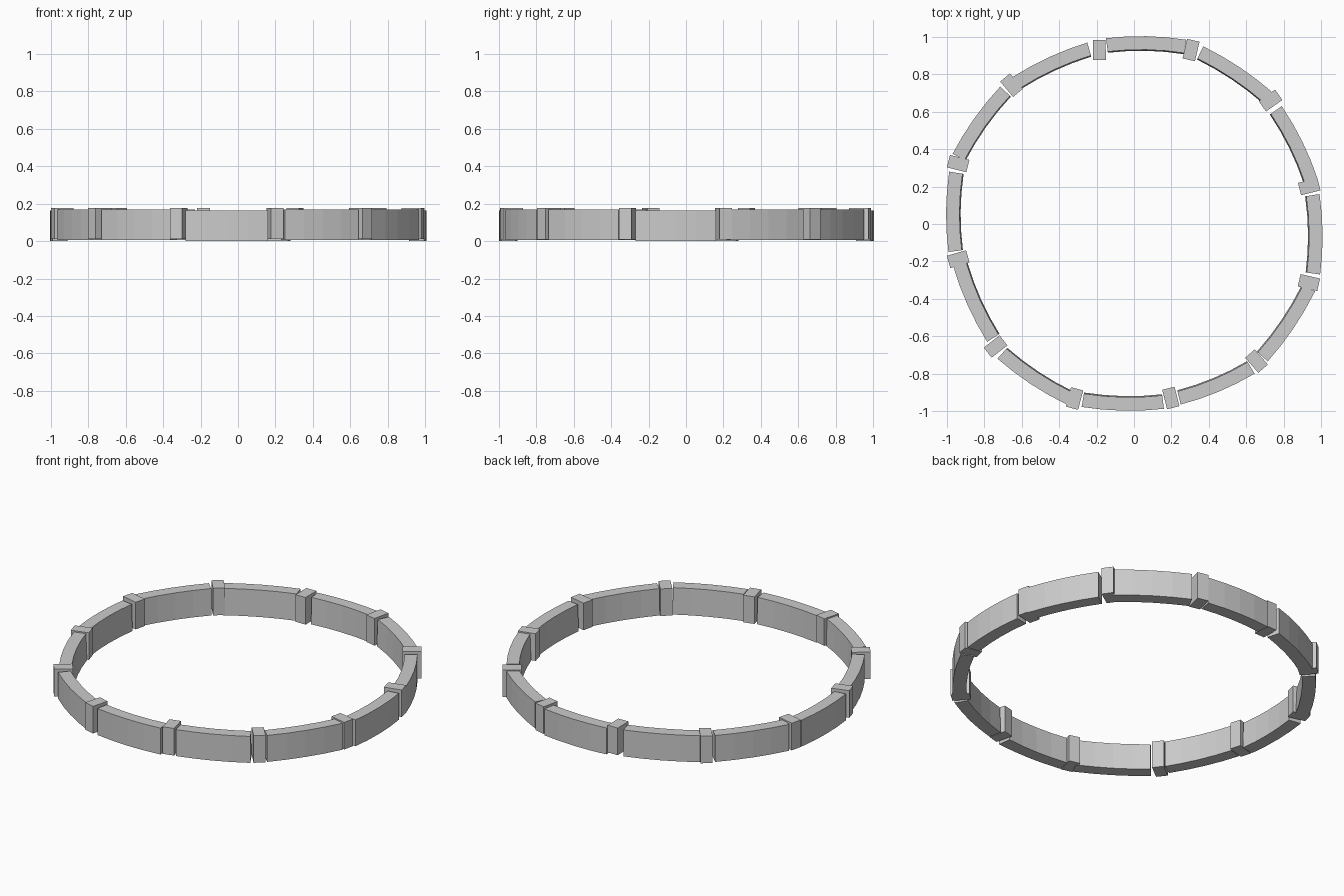
import bpy, bmesh
from math import radians, cos, sin, pi
from mathutils import Vector

if "Cube" in bpy.data.objects:
    bpy.data.objects.remove(bpy.data.objects["Cube"])

WIDTH, BULGE, SPANS = 0.072, 0.015, 4

# outer end points of each curved board, clockwise from the back
BOARDS = [
    (-.15, .993, .28, .985), (.37, .95, .745, .70), (.79, .63, .982, .24),
    (.992, .16, .995, -.27), (.968, -.36, .715, -.735), (.645, -.80, .25, -.965),
    (.16, -.988, -.28, -.978), (-.36, -.965, -.73, -.72), (-.785, -.63, -.965, -.23),
    (-.992, -.15, -.988, .28), (-.97, .375, -.715, .735), (-.65, .785, -.25, .97),
]

# centre x, y and heading in degrees of each joint block
JOINTS = [
    (-.185, .93, 91), (.305, .93, 77), (.73, .66, 35), (.937, .2, 14),
    (.935, -.313, -13), (.655, -.733, -49), (.197, -.93, -76), (-.318, -.933, -105),
    (-.74, -.655, 218), (-.94, -.188, 196), (-.94, .323, 166), (-.655, .742, 130),
]


def make_object(name, bm):
    bmesh.ops.recalc_face_normals(bm, faces=bm.faces)
    mesh = bpy.data.meshes.new(name)
    bm.to_mesh(mesh)
    bm.free()
    obj = bpy.data.objects.new(name, mesh)
    bpy.context.collection.objects.link(obj)


def curved_board(name, a, b, z0, z1):
    along = (b - a).normalized()
    out = Vector((-along.y, along.x))
    bm = bmesh.new()
    rings = []
    for i in range(SPANS + 1):
        t = i / SPANS
        p = a.lerp(b, t) + out * BULGE * 4 * t * (1 - t)
        # ends fan towards the ring centre
        n = (out + along * (t - 0.5) * 0.3).normalized()
        section = [(p, z0), (p, z1), (p - n * WIDTH, z1), (p - n * (WIDTH + .006), z0)]
        rings.append([bm.verts.new((q.x, q.y, z)) for q, z in section])
    for r, s in zip(rings, rings[1:]):
        for j in range(4):
            k = (j + 1) % 4
            bm.faces.new((r[j], r[k], s[k], s[j]))
    bm.faces.new(rings[0])
    bm.faces.new(rings[-1])
    make_object(name, bm)


def joint_block(name, x, y, heading, z0, z1):
    bm = bmesh.new()
    bmesh.ops.create_cube(bm, size=1)
    c, s = cos(radians(heading)), sin(radians(heading))
    for v in bm.verts:
        u, w = v.co.x * 0.107, v.co.y * 0.068
        v.co = (x + u * c - w * s, y + u * s + w * c, z0 + (v.co.z + .5) * (z1 - z0))
    make_object(name, bm)


# curved boards around the rim
for i, (ax, ay, bx, by) in enumerate(BOARDS):
    low, high = (0, .164) if i % 3 == 0 else (.006, .17)
    curved_board(f"rim_board_{i + 1}", Vector((ax, ay)), Vector((bx, by)), low, high)

# upright blocks covering the joints
for i, (x, y, heading) in enumerate(JOINTS):
    joint_block(f"joint_block_{i + 1}", x, y, heading, .01, .178)
